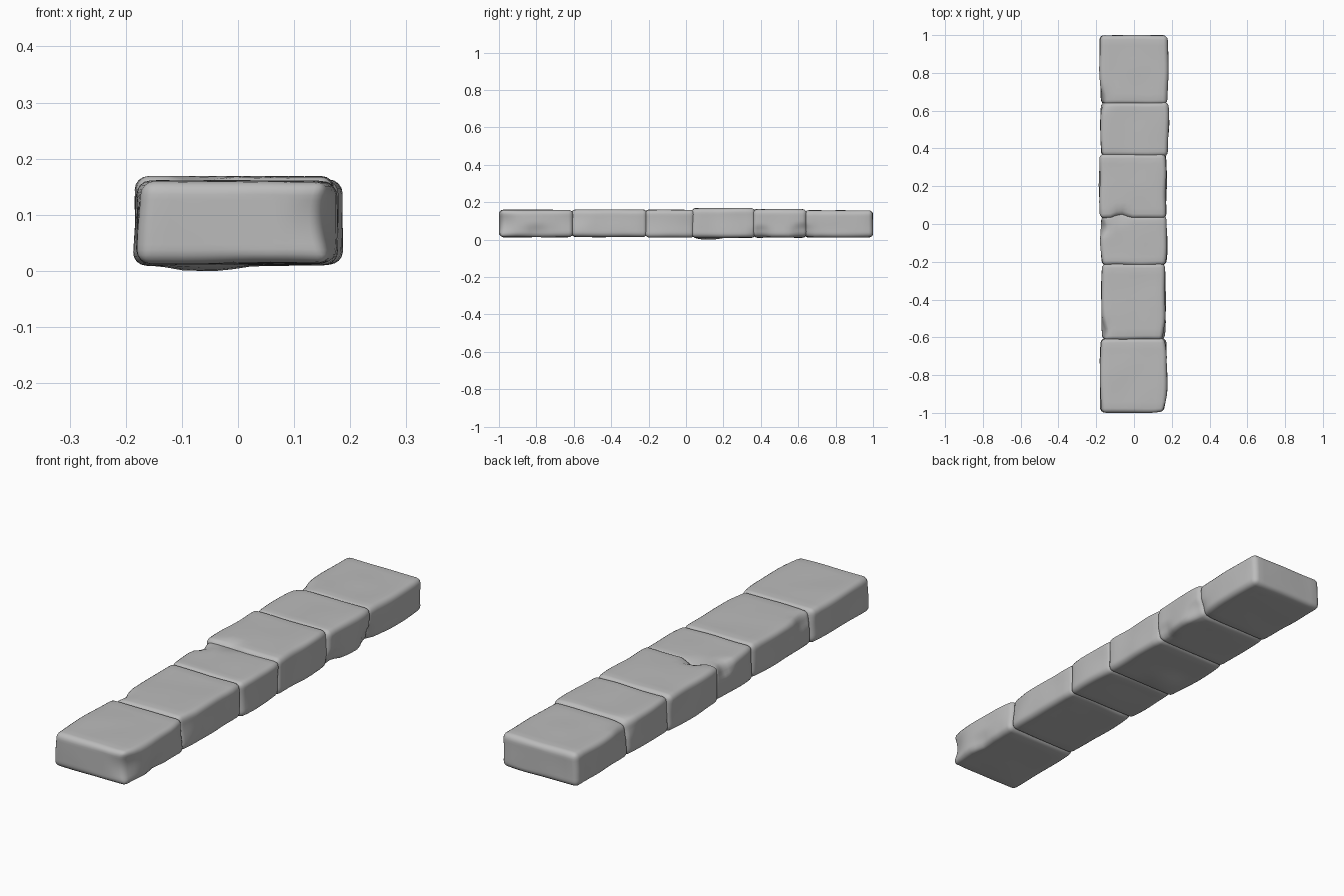
import bpy, bmesh
from mathutils import Vector, noise

if "Cube" in bpy.data.objects:
    bpy.data.objects.remove(bpy.data.objects["Cube"])

stone = bpy.data.materials.new("stone_grey")
stone.use_nodes = True
GREY = (0.5, 0.5, 0.5, 1)
stone.diffuse_color = GREY
stone.node_tree.nodes["Principled BSDF"].inputs["Base Color"].default_value = GREY

# name, y range, x range, z range, end insets (front, back)
BLOCKS = [
    ("front_stone", -1.0, -0.605, -0.174, 0.17, 0.014, 0.159, 0.0, 0.004),
    ("second_stone", -0.613, -0.208, -0.185, 0.18, 0.014, 0.16, 0.018, 0.008),
    ("third_stone", -0.22, 0.045, -0.174, 0.173, 0.012, 0.16, 0.004, 0.006),
    ("fourth_stone", 0.03, 0.372, -0.185, 0.174, 0.01, 0.168, 0.006, 0.004),
    ("fifth_stone", 0.358, 0.645, -0.178, 0.185, 0.011, 0.163, 0.006, 0.01),
    ("back_stone", 0.632, 1.0, -0.184, 0.182, 0.012, 0.156, 0.012, 0.004),
]

# Worn spots: centre, push direction, radius
CHIPS = [
    ((0.17, -1.0, 0.09), (-0.02, 0.01, 0), 0.1),
    ((0.17, -0.8, 0.03), (-0.015, 0, 0), 0.07),
    ((-0.18, -0.56, 0.15), (0.018, 0, -0.01), 0.07),
    ((0.17, -0.6, 0.13), (-0.012, 0, 0), 0.1),
    ((-0.17, -0.02, 0.15), (0.016, 0, -0.012), 0.06),
    ((-0.07, 0.04, 0.165), (0, 0.02, -0.012), 0.06),
    ((-0.06, 0.12, 0.01), (0, 0, -0.012), 0.1),
    ((0.18, 0.4, 0.02), (-0.015, 0, 0.008), 0.07),
    ((-0.18, 0.66, 0.15), (0.012, 0, -0.01), 0.08),
    ((0.18, 0.62, 0.03), (-0.015, 0, 0.01), 0.07),
]


def make_stone(index, name, y0, y1, x0, x1, z0, z1, front_inset, back_inset):
    bm = bmesh.new()
    bmesh.ops.create_cube(bm, size=1)
    for v in bm.verts:
        v.co = Vector((
            x1 if v.co.x > 0 else x0,
            y1 if v.co.y > 0 else y0,
            z1 if v.co.z > 0 else z0))
        # Narrow each end and tuck the lower edge in slightly
        inset = back_inset if v.co.y == y1 else front_inset
        v.co.x -= inset if v.co.x > 0 else -inset
    # Rounded edges, then a finer grid on the flat sides
    bmesh.ops.bevel(bm, geom=bm.edges[:], offset=0.024, segments=4,
                    profile=0.5, affect="EDGES", clamp_overlap=True)
    long_edges = [e for e in bm.edges if e.calc_length() > 0.06]
    bmesh.ops.subdivide_edges(bm, edges=long_edges, cuts=9, use_grid_fill=True)
    # Uneven worn surface
    for v in bm.verts:
        p = v.co.copy()
        side = 4 * ((p.y - y0) / (y1 - y0)) * (1 - (p.y - y0) / (y1 - y0))
        v.co.x += 0.006 * side * (1 if p.x > 0 else -1) * min(1, abs(p.x) / 0.15)
        wobble = noise.noise_vector(p * 7 + Vector((index * 5, 0, 0)))
        v.co += Vector((wobble.x * 0.007, wobble.y * 0.004, wobble.z * 0.003))
        for centre, push, radius in CHIPS:
            d = (p - Vector(centre)).length / radius
            if d < 1:
                v.co += Vector(push) * (1 - d * d) ** 2
        v.co.y = max(-1, min(1, v.co.y))
        v.co.z = max(0, v.co.z)
    bmesh.ops.recalc_face_normals(bm, faces=bm.faces)
    mesh = bpy.data.meshes.new(name)
    bm.to_mesh(mesh)
    bm.free()
    for face in mesh.polygons:
        face.use_smooth = True
    mesh.materials.append(stone)
    obj = bpy.data.objects.new(name, mesh)
    bpy.context.collection.objects.link(obj)


for i, block in enumerate(BLOCKS):
    make_stone(i, *block)
